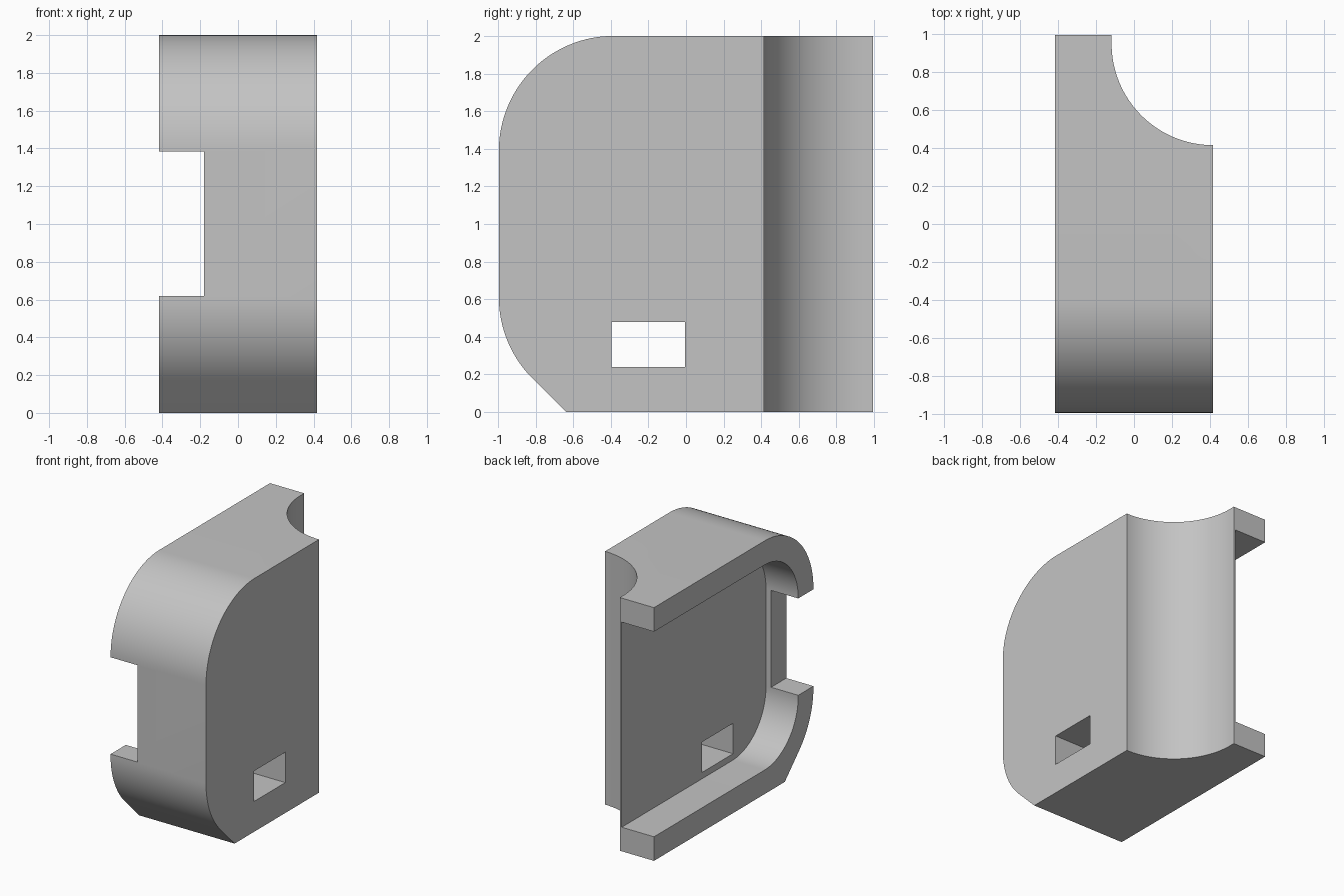
import bpy, bmesh, math
from mathutils import Vector

if "Cube" in bpy.data.objects:
    bpy.data.objects.remove(bpy.data.objects["Cube"], do_unlink=True)

HALF_X, HALF_Y, HEIGHT = 0.417, 0.995, 2.0
WALL = 0.19          # rim thickness
RADIUS = 0.61        # outer corner radius
PANEL_X = -0.135     # inner face of the solid panel

grey = bpy.data.materials.new("plain grey")
grey.use_nodes = True
colour = (0.55, 0.55, 0.55, 1)
grey.diffuse_color = colour
grey.node_tree.nodes["Principled BSDF"].inputs["Base Color"].default_value = colour


def arc(cu, cv, r, start, end, steps=32):
    angles = [math.radians(start + (end - start) * i / steps) for i in range(steps + 1)]
    return [(cu + r * math.cos(a), cv + r * math.sin(a)) for a in angles]


def prism(name, outline, low, high, axis):
    """Extrude a 2D outline along x (outline in y, z) or z (outline in x, y)."""
    def place(u, v, w):
        return (w, u, v) if axis == "x" else (u, v, w)
    bm = bmesh.new()
    face = bm.faces.new([bm.verts.new(place(u, v, low)) for u, v in outline])
    grown = bmesh.ops.extrude_face_region(bm, geom=[face])
    moved = [g for g in grown["geom"] if isinstance(g, bmesh.types.BMVert)]
    bmesh.ops.translate(bm, verts=moved, vec=Vector(place(0, 0, high - low)))
    bmesh.ops.recalc_face_normals(bm, faces=bm.faces)
    mesh = bpy.data.meshes.new(name)
    bm.to_mesh(mesh)
    bm.free()
    mesh.materials.append(grey)
    obj = bpy.data.objects.new(name, mesh)
    bpy.context.collection.objects.link(obj)
    return obj


def rectangle(u0, u1, v0, v1):
    return [(u0, v0), (u1, v0), (u1, v1), (u0, v1)]


# Outer shell: rounded upper front, lower front arc running into a 45 degree flat
cy = -HALF_Y + RADIUS
flat_end = -HALF_Y + RADIUS * (2 - math.sqrt(2))
outer = [(HALF_Y, 0), (HALF_Y, HEIGHT)]
outer += arc(cy, HEIGHT - RADIUS, RADIUS, 90, 180)
outer += arc(cy, RADIUS, RADIUS, 180, 225, 16) + [(flat_end, 0)]
housing = prism("housing", outer, -HALF_X, HALF_X, "x")

# Cavity, open to the side and to the back
inner_r = RADIUS - WALL
inner = [(1.2, WALL), (1.2, HEIGHT - WALL)]
inner += arc(cy, HEIGHT - RADIUS, inner_r, 90, 180)
inner += arc(cy, RADIUS, inner_r, 180, 270)

# Round vertical groove in the back corner
groove_r, groove_y = 0.535, 0.95
groove = arc(HALF_X, groove_y, groove_r, 180, 270, 48)
groove += [(0.7, groove_y - groove_r), (0.7, 1.2), (HALF_X - groove_r, 1.2)]

cutters = [
    prism("cavity_cutter", inner, -0.7, PANEL_X, "x"),
    prism("groove_cutter", groove, -0.2, 2.2, "z"),
    prism("front_notch_cutter", rectangle(-1.2, -0.7, 0.62, 1.385), -0.7, -0.18, "x"),
    prism("window_cutter", rectangle(-0.395, -0.005, 0.24, 0.48), -0.3, 0.7, "x"),
]

bpy.context.view_layer.objects.active = housing
for cutter in cutters:
    cutter.hide_render = True
    cut = housing.modifiers.new(cutter.name, "BOOLEAN")
    cut.operation, cut.solver, cut.object = "DIFFERENCE", "EXACT", cutter
    bpy.ops.object.modifier_apply(modifier=cut.name)
for cutter in cutters:
    bpy.data.objects.remove(cutter, do_unlink=True)

# Smooth curved walls, crisp edges
bpy.ops.object.select_all(action="DESELECT")
housing.select_set(True)
bpy.ops.object.shade_smooth_by_angle(angle=math.radians(25))
